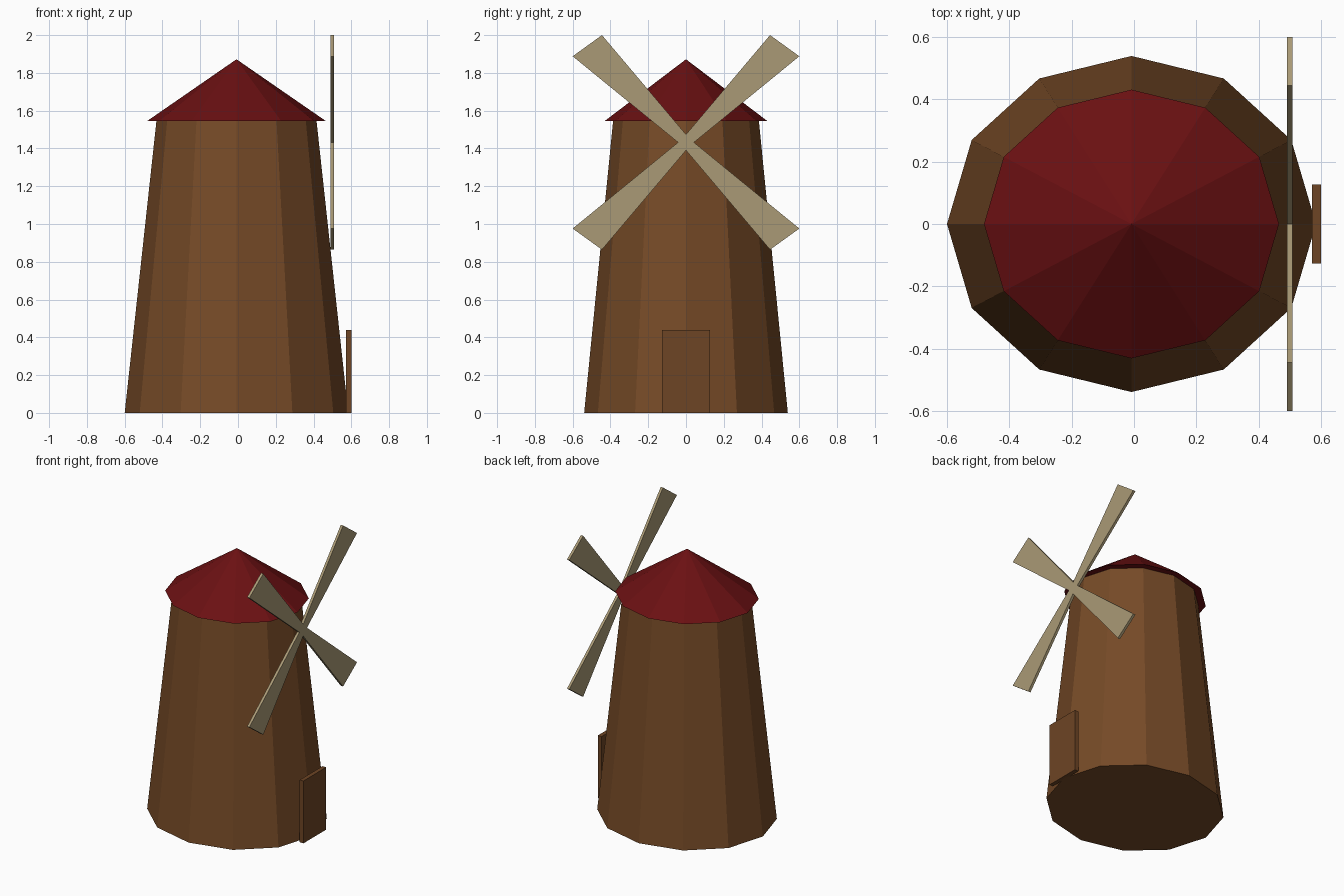
import bpy, bmesh
from mathutils import Matrix, Vector

if "Cube" in bpy.data.objects:
    bpy.data.objects.remove(bpy.data.objects["Cube"])


def material(name, rgb):
    m = bpy.data.materials.new(name)
    m.diffuse_color = (*rgb, 1)
    m.use_nodes = True
    m.node_tree.nodes["Principled BSDF"].inputs["Base Color"].default_value = m.diffuse_color
    return m


BROWN = material("tower brown", (0.181, 0.069, 0.020))
DOOR = material("door brown", (0.155, 0.059, 0.018))
RED = material("roof red", (0.144, 0.0052, 0.006))
TAN = material("sail tan", (0.402, 0.323, 0.181))

CX = -0.008     # tower axis
STRETCH = 1.098  # tower is slightly longer in x than in y


def finish(name, bm, mat):
    bmesh.ops.recalc_face_normals(bm, faces=bm.faces[:])
    me = bpy.data.meshes.new(name)
    bm.to_mesh(me)
    bm.free()
    me.materials.append(mat)
    ob = bpy.data.objects.new(name, me)
    bpy.context.collection.objects.link(ob)
    return ob


def cone(name, r1, r2, z0, z1, mat):
    """Twelve-sided cone, stretched in x."""
    bm = bmesh.new()
    bmesh.ops.create_cone(bm, cap_ends=True, segments=12,
                          radius1=r1, radius2=r2, depth=z1 - z0)
    bmesh.ops.scale(bm, vec=(STRETCH, 1, 1), verts=bm.verts[:])
    bmesh.ops.translate(bm, vec=(CX, 0, (z0 + z1) / 2), verts=bm.verts[:])
    return finish(name, bm, mat)


# Tapered tower and overhanging roof
cone("tower", 0.539, 0.386, 0, 1.545, BROWN)
cone("roof", 0.431, 0, 1.545, 1.872, RED)

# Door slab on the +x side
bm = bmesh.new()
bmesh.ops.create_cube(bm, size=1, matrix=Matrix.LocRotScale(
    Vector((0.5855, 0, 0.22)), None, Vector((0.029, 0.254, 0.44))))
finish("door", bm, DOOR)

# Four sails: one quadrant outline mirrored round the hub, then extruded
quadrant = [(0, 0.042), (0.445, 0.568), (0.6, 0.456), (0.042, 0)]
right = quadrant + [(y, -z) for y, z in quadrant[-2::-1]]
outline = right + [(-y, z) for y, z in right[-2:0:-1]]
bm = bmesh.new()
face = bm.faces.new([bm.verts.new((0.491, y, 1.432 + z)) for y, z in outline])
ext = bmesh.ops.extrude_face_region(bm, geom=[face], use_keep_orig=True)
bmesh.ops.translate(bm, vec=(0.018, 0, 0),
                    verts=[g for g in ext["geom"] if isinstance(g, bmesh.types.BMVert)])
finish("sails", bm, TAN)
